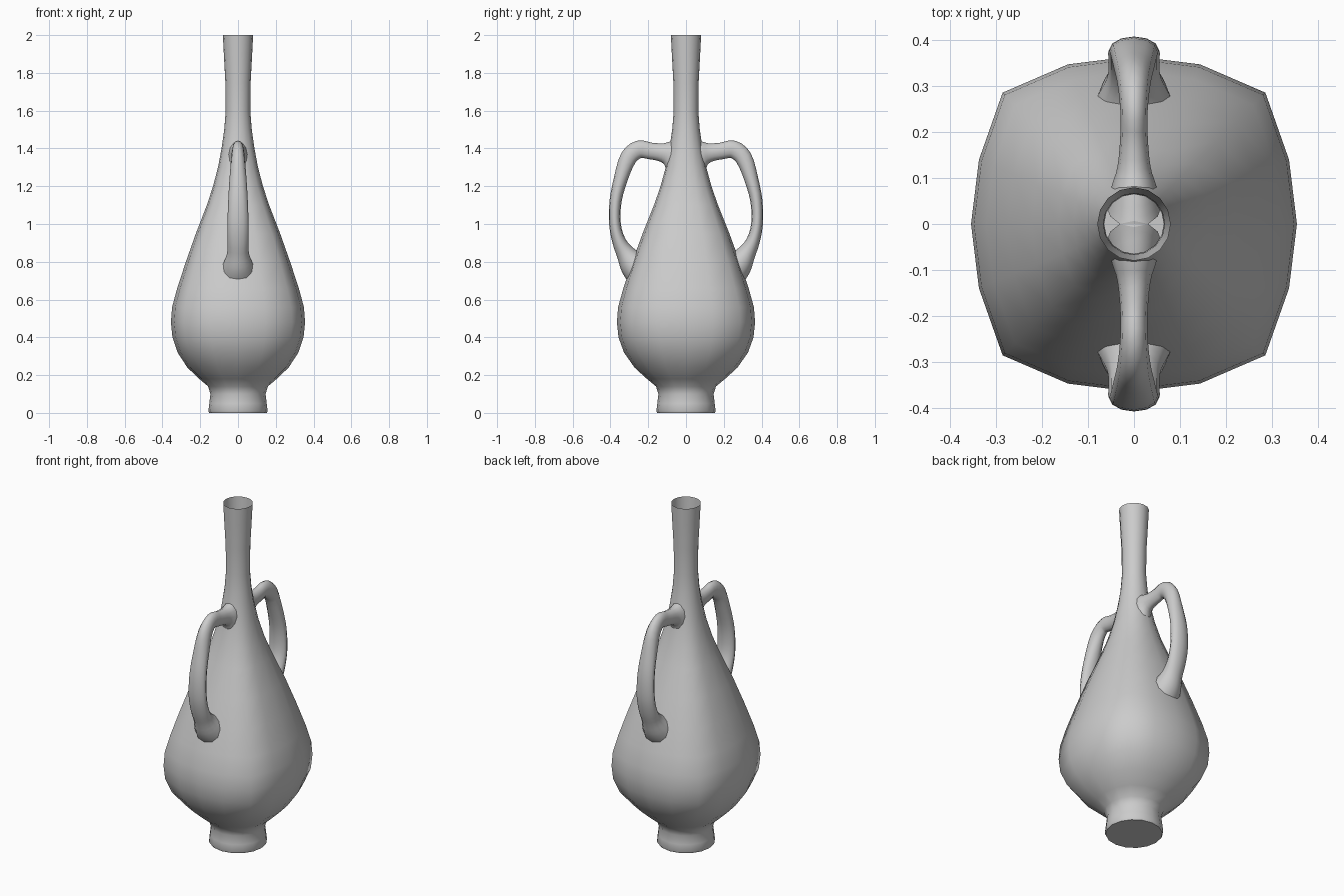
import bpy, bmesh, math
from mathutils import Vector

if "Cube" in bpy.data.objects:
    bpy.data.objects.remove(bpy.data.objects["Cube"], do_unlink=True)

clay = bpy.data.materials.new("grey clay")
clay.use_nodes = True
colour = (0.6, 0.6, 0.6, 1)
clay.diffuse_color = colour
clay.node_tree.nodes["Principled BSDF"].inputs["Base Color"].default_value = colour


def loft(name, rings, cap_start=False, cap_end=False):
    """Skin closed rings of points into one smooth object."""
    bm = bmesh.new()
    loops = [[bm.verts.new(p) for p in ring] for ring in rings]
    for low, high in zip(loops, loops[1:]):
        for i in range(len(low)):
            j = (i + 1) % len(low)
            bm.faces.new((low[i], low[j], high[j], high[i]))
    if cap_start:
        bm.faces.new(loops[0][::-1])
    if cap_end:
        bm.faces.new(loops[-1])
    bmesh.ops.recalc_face_normals(bm, faces=bm.faces)
    mesh = bpy.data.meshes.new(name)
    bm.to_mesh(mesh)
    bm.free()
    mesh.materials.append(clay)
    obj = bpy.data.objects.new(name, mesh)
    bpy.context.collection.objects.link(obj)
    bpy.ops.object.select_all(action="DESELECT")
    obj.select_set(True)
    bpy.context.view_layer.objects.active = obj
    bpy.ops.object.shade_smooth_by_angle(angle=math.radians(60))
    return obj


def refine(rows, steps):
    """Catmull-Rom interpolation through rows of numbers."""
    pts = [Vector(r) for r in rows]
    pts = [pts[0] * 2 - pts[1]] + pts + [pts[-1] * 2 - pts[-2]]
    out = []
    for a, b, c, d in zip(pts, pts[1:], pts[2:], pts[3:]):
        for s in range(steps):
            t = s / steps
            out.append(0.5 * (2 * b + (c - a) * t + (2 * a - 5 * b + 4 * c - d) * t**2
                              + (3 * b - a - 3 * c + d) * t**3))
    return out + [pts[-2]]


# Vessel: height and radius; the belly is slightly squared and deeper than wide
profile = [(0, .152), (.01, .157), (.05, .152), (.1, .146), (.14, .158), (.18, .205),
           (.24, .268), (.32, .32), (.4, .347), (.48, .355), (.56, .349), (.66, .322),
           (.8, .276), (.95, .223), (1.1, .165), (1.2, .132), (1.3, .106), (1.4, .087),
           (1.5, .073), (1.6, .065), (1.75, .067), (1.9, .075), (2, .08)]
SIDES = 16
CORNER = (0, .03, .14, .06, .03)


def body_ring(z, radius):
    square = max(0, min(1, (z - .1) / .25, (1.5 - z) / .45))
    ring = []
    for i in range(SIDES):
        a = math.tau * i / SIDES
        step = i % 8
        bulge = CORNER[min(step, 8 - step)]
        r = radius * (1 + square * bulge)
        ring.append((r * math.cos(a), r * math.sin(a), z))
    return ring


loft("vessel_body", [body_ring(z, r) for z, r in profile], cap_start=True)

# Handles: depth, height, half thickness, half width along the arch
arch = [(.04, 1.35, .11, .06), (.085, 1.37, .075, .048), (.125, 1.378, .05, .036),
        (.19, 1.387, .044, .03), (.25, 1.395, .047, .03), (.305, 1.35, .045, .036),
        (.345, 1.24, .037, .045), (.373, 1.12, .032, .052), (.376, 1.0, .031, .056),
        (.355, .91, .036, .056), (.32, .845, .05, .058), (.28, .79, .075, .078),
        (.23, .74, .09, .1)]


def handle_rings(side):
    rows = refine(arch, 3)
    rings = []
    for i, (y, z, thick, wide) in enumerate(r[:] for r in rows):
        before, after = rows[max(i - 1, 0)], rows[min(i + 1, len(rows) - 1)]
        tangent = Vector((after[0] - before[0], after[1] - before[1])).normalized()
        ring = []
        for k in range(12):
            a = math.tau * k / 12
            out = thick * math.sin(a)
            ring.append((wide * math.cos(a), side * (y - tangent.y * out),
                         z + tangent.x * out))
        rings.append(ring)
    return rings


for name, side in (("front_handle", -1), ("back_handle", 1)):
    loft(name, handle_rings(side), cap_start=True, cap_end=True)
